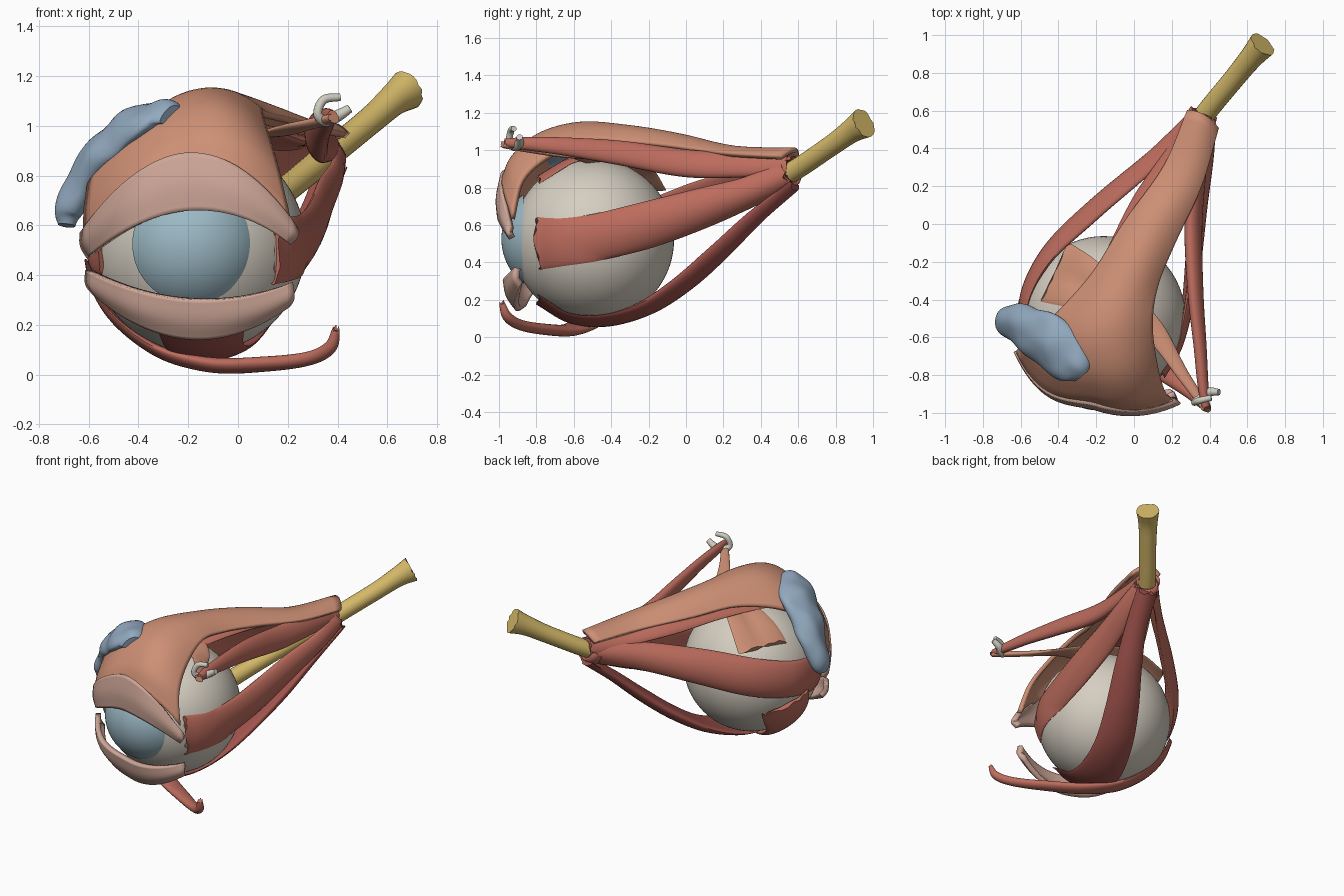
import bpy, bmesh, math, random
from mathutils import Vector, noise

random.seed(4)
GLOBE = Vector((-0.16, -0.497, 0.52))
APEX = Vector((0.36, 0.56, 0.88))
R = 0.433


def material(name, rgb):
    m = bpy.data.materials.new(name)
    m.diffuse_color = [(c / 255) ** 2.2 for c in rgb] + [1]
    return m


RED = material("muscle_red", (188, 108, 94))
DARK = material("muscle_dark", (160, 84, 78))
TAN = material("muscle_tan", (204, 142, 116))
LID = material("lid_pink", (205, 165, 150))
WHITE = material("sclera_white", (212, 205, 192))
BLUE = material("cornea_blue", (155, 184, 196))
GLAND = material("gland_blue", (145, 168, 190))
YELLOW = material("nerve_yellow", (212, 184, 105))
BONE = material("cartilage", (205, 203, 190))


def finish(name, bm, mat, angle=50):
    bmesh.ops.recalc_face_normals(bm, faces=bm.faces)
    me = bpy.data.meshes.new(name)
    bm.to_mesh(me)
    bm.free()
    ob = bpy.data.objects.new(name, me)
    bpy.context.collection.objects.link(ob)
    me.materials.append(mat)
    bpy.ops.object.select_all(action='DESELECT')
    ob.select_set(True)
    bpy.context.view_layer.objects.active = ob
    bpy.ops.object.shade_smooth_by_angle(angle=math.radians(angle))
    return ob


def smooth_path(pts, n):
    """Catmull-Rom through tuples of any length."""
    p = [tuple(2 * a - b for a, b in zip(pts[0], pts[1]))] + list(pts)
    p.append(tuple(2 * a - b for a, b in zip(pts[-1], pts[-2])))
    out = []
    for i in range(1, len(p) - 2):
        for k in range(n):
            t = k / n
            out.append([0.5 * (2 * b + (c - a) * t + (2 * a - 5 * b + 4 * c - d) * t * t
                               + (3 * b - a - 3 * c + d) * t ** 3)
                        for a, b, c, d in zip(*p[i - 1:i + 3])])
    return out + [list(pts[-1])]


def outward(p):
    """Direction and distance away from the line globe centre -> orbital apex."""
    ax = APEX - GLOBE
    t = min(max((p - GLOBE).dot(ax) / ax.length_squared, 0), 1)
    return p - (GLOBE + ax * t)


def strap(name, pts, mat, ragged=0.0, sides=24, steps=7, lumps=0.0, normal=None):
    """Loft flat ellipses (x, y, z, half width, half thickness), wrapped round the globe."""
    rows = smooth_path(pts, steps)
    pos = [Vector(r[:3]) for r in rows]
    bm = bmesh.new()
    rings = []
    for i, r in enumerate(rows):
        p = pos[i]
        tan = (pos[min(i + 1, len(pos) - 1)] - pos[max(i - 1, 0)]).normalized()
        out = Vector(normal) if normal else outward(p)
        dist = max(out.length, 0.06)
        nrm = (out - tan * out.dot(tan)).normalized()
        side = tan.cross(nrm)
        ring = []
        for k in range(sides):
            a = 2 * math.pi * k / sides
            u = r[3] * math.cos(a)
            sag = 0 if normal else u * u / (2 * dist)
            v = p + side * u + nrm * (r[4] * math.sin(a) - sag)
            if i in (0, len(rows) - 1):
                v += tan * random.uniform(-ragged, ragged)
            if lumps:
                v += nrm * lumps * noise.noise(v * 8) + side * lumps * noise.noise(v * 6)
            # keep the outer half of flat muscles above the eyeball
            d = v - GLOBE
            lift = R + 0.003 + 0.008 * math.sin(a)
            if not normal and math.sin(a) > -0.01 and d.length < lift:
                v = GLOBE + d.normalized() * lift
            ring.append(bm.verts.new(v))
        if rings:
            for k in range(sides):
                j = (k + 1) % sides
                bm.faces.new((rings[-1][k], rings[-1][j], ring[j], ring[k]))
        rings.append(ring)
    bm.faces.new(rings[0])
    bm.faces.new(rings[-1])
    return finish(name, bm, mat)


def sheet(name, rows, mat, thick, nu=32, steps=6, ragged=0.0):
    """Thickened surface through (left, middle, right, (forward bulge of left half,)) rows."""
    rows = smooth_path([sum(r, ()) for r in rows], steps)
    bm = bmesh.new()
    grid = []
    for i, r in enumerate(rows):
        a, b, c = Vector(r[:3]), Vector(r[3:6]), Vector(r[6:9])
        line = []
        for k in range(nu + 1):
            t = k / nu
            v = (a * (2 * t - 1) * (t - 1) + b * 4 * t * (1 - t) + c * t * (2 * t - 1))
            v.y -= r[9] * t * max(0.5 - t, 0) ** 2
            if i == len(rows) - 1:
                v.z += random.uniform(-ragged, ragged)
            line.append(bm.verts.new(v))
        grid.append(line)
    for p, q in zip(grid, grid[1:]):
        for k in range(nu):
            bm.faces.new((p[k], p[k + 1], q[k + 1], q[k]))
    ob = finish(name, bm, mat)
    mod = ob.modifiers.new("thickness", 'SOLIDIFY')
    mod.thickness = thick
    mod.offset = 0
    return ob


# Eyeball and bulging cornea cap
bm = bmesh.new()
bmesh.ops.create_uvsphere(bm, u_segments=64, v_segments=40, radius=R)
bmesh.ops.translate(bm, verts=bm.verts, vec=GLOBE)
finish("eyeball", bm, WHITE)
bm = bmesh.new()
bmesh.ops.create_icosphere(bm, subdivisions=5, radius=0.301)
bmesh.ops.translate(bm, verts=bm.verts, vec=(-0.185, -0.686, 0.525))
bmesh.ops.bisect_plane(bm, geom=bm.verts[:] + bm.edges[:] + bm.faces[:],
                       plane_co=(0, -0.868, 0), plane_no=(0, 1, 0), clear_outer=True)
finish("cornea", bm, BLUE)

# Optic nerve with flared cut end, and the tendon ring round it
strap("optic_nerve", [(-0.01, -0.16, 0.58, .06, .06), (0.09, 0.09, 0.66, .053, .053),
                      (0.22, 0.34, 0.765, .053, .053), (0.36, 0.56, 0.88, .055, .055),
                      (0.53, 0.77, 1.02, .056, .056), (0.62, 0.88, 1.1, .062, .064),
                      (0.68, 0.95, 1.145, .075, .083)], YELLOW, ragged=.006, normal=(0, 0, 1))
bm = bmesh.new()
bmesh.ops.create_cone(bm, segments=32, radius1=.088, radius2=.078, depth=.07, cap_ends=False)
turn = Vector((.47, .66, .42)).to_track_quat('Z', 'Y').to_matrix()
bmesh.ops.rotate(bm, verts=bm.verts, matrix=turn)
bmesh.ops.translate(bm, verts=bm.verts, vec=(0.35, 0.535, 0.87))
mod = finish("tendon_ring", bm, RED).modifiers.new("thickness", 'SOLIDIFY')
mod.thickness = .015

# Four straight muscles
strap("lateral_rectus", [(0.3, 0.58, 0.88, .08, .015), (0.1, 0.36, 0.83, .09, .03),
                         (-0.2, 0.1, 0.73, .115, .038), (-0.44, -0.13, 0.63, .125, .035),
                         (-0.57, -0.35, 0.57, .12, .025), (-0.595, -0.55, 0.54, .12, .015),
                         (-0.555, -0.69, 0.53, .13, .01)], RED, ragged=.015)
strap("medial_rectus", [(0.42, 0.53, 0.86, .085, .015), (0.39, 0.35, 0.775, .085, .03),
                        (0.35, 0.1, 0.69, .108, .038), (0.32, -0.2, 0.6, .125, .035),
                        (0.285, -0.45, 0.54, .125, .025), (0.24, -0.65, 0.51, .125, .016),
                        (0.16, -0.8, 0.5, .14, .01)], RED, ragged=.015)
strap("inferior_rectus", [(0.38, 0.59, 0.80, .07, .015), (0.31, 0.39, 0.65, .07, .03),
                          (0.21, 0.19, 0.46, .09, .038), (0.1, 0, 0.29, .11, .038),
                          (0.0, -0.2, 0.155, .125, .032), (-0.08, -0.42, 0.08, .14, .02),
                          (-0.13, -0.62, 0.09, .155, .015), (-0.15, -0.79, 0.18, .18, .01)],
      DARK, ragged=.015)
strap("superior_rectus", [(0.34, 0.59, 0.95, .07, .015), (0.23, 0.35, 0.94, .085, .025),
                          (0.09, 0.1, 0.97, .11, .03), (-0.01, -0.15, 0.99, .13, .028),
                          (-0.1, -0.4, 0.985, .145, .018), (-0.16, -0.6, 0.955, .16, .014),
                          (-0.18, -0.78, 0.86, .18, .01)], RED, ragged=.015)

# Oblique muscles, the pulley and its tendon
strap("superior_oblique", [(0.39, 0.54, 0.925, .05, .018), (0.345, 0.3, 0.92, .068, .035),
                           (0.315, 0.0, 0.93, .077, .042), (0.325, -0.35, 0.985, .068, .038),
                           (0.35, -0.65, 1.02, .05, .032), (0.365, -0.85, 1.035, .036, .028),
                           (0.38, -0.97, 1.04, .022, .02)], RED, normal=(1, 0, .35))
strap("superior_oblique_tendon", [(0.385, -0.98, 1.03, .025, .018), (0.26, -0.8, 1.0, .034, .018),
                                  (0.1, -0.56, 0.965, .06, .014), (-0.1, -0.41, 0.95, .1, .012),
                                  (-0.27, -0.32, 0.9, .145, .012), (-0.41, -0.26, 0.795, .17, .01)],
      TAN, ragged=.012)
strap("pulley_hook", [(0.45, -.89, 1.07, .017, .017), (0.40, -.89, 1.04, .024, .024),
                      (0.35, -.92, 1.02, .024, .024), (0.32, -.945, 1.05, .018, .018),
                      (0.345, -.935, 1.105, .018, .018), (0.41, -.92, 1.115, .015, .015)],
      BONE, sides=12, normal=(0.1, 1, 0.1))
strap("inferior_oblique", [(0.395, -0.985, 0.185, .016, .014), (0.37, -0.955, 0.11, .028, .026),
                           (0.28, -0.88, 0.064, .034, .028), (0.1, -0.75, 0.042, .05, .03),
                           (-0.1, -0.62, 0.038, .065, .03), (-0.3, -0.52, 0.085, .09, .025),
                           (-0.46, -0.44, 0.19, .13, .018), (-0.54, -0.37, 0.3, .165, .014),
                           (-0.565, -0.32, 0.4, .175, .01)], RED, ragged=.012)

# Lid-lifting muscle: narrow behind, fanning over the globe
sheet("lid_lifter", [((0.29, 0.6, 0.96), (0.37, 0.58, 1.0), (0.44, 0.51, 0.96), (0,)),
                     ((0.16, 0.3, 0.97), (0.27, 0.26, 1.01), (0.35, 0.2, 0.98), (0,)),
                     ((-0.05, 0, 1.0), (0.09, -0.03, 1.075), (0.21, -0.1, 1.02), (0,)),
                     ((-0.22, -0.27, 1.02), (-0.04, -0.3, 1.12), (0.12, -0.32, 1.04), (0,)),
                     ((-0.43, -0.5, 0.96), (-0.16, -0.56, 1.135), (0.09, -0.52, 1.05), (0.5,)),
                     ((-0.57, -0.61, 0.82), (-0.18, -0.77, 1.075), (0.11, -0.72, 0.97), (2,)),
                     ((-0.605, -0.66, 0.69), (-0.185, -0.90, 0.96), (0.15, -0.87, 0.84), (3.2,)),
                     ((-0.61, -0.68, 0.58), (-0.19, -0.95, 0.86), (0.2, -0.925, 0.64), (3.8,))],
      TAN, 0.028, ragged=.012)

# Eyelids
sheet("upper_eyelid", [((-0.62, -.67, .57), (-0.19, -.95, .89), (0.225, -.93, .59), (3.8,)),
                       ((-0.62, -.67, .52), (-0.19, -.972, .77), (0.235, -.94, .555), (3.8,)),
                       ((-0.595, -.67, .475), (-0.19, -.968, .66), (0.21, -.93, .53), (3.8,))],
      LID, 0.036)
sheet("lower_eyelid", [((-0.6, -.69, .42), (-0.19, -.945, .305), (0.215, -.9, .37), (3,)),
                       ((-0.6, -.685, .37), (-0.19, -.925, .22), (0.22, -.905, .32), (3,)),
                       ((-0.575, -.675, .335), (-0.19, -.88, .15), (0.2, -.88, .285), (2.5,))],
      LID, 0.034)

# Tear gland, a lumpy bent slab
strap("tear_gland", [(-0.69, -0.53, 0.60, .04, .035), (-0.68, -0.52, 0.66, .08, .058),
                     (-0.625, -0.53, 0.78, .11, .066), (-0.555, -0.57, 0.89, .135, .064),
                     (-0.455, -0.63, 0.98, .15, .06), (-0.37, -0.71, 1.03, .135, .052),
                     (-0.31, -0.765, 1.05, .1, .042), (-0.275, -0.80, 1.045, .06, .028)],
      GLAND, sides=36, lumps=.018)
